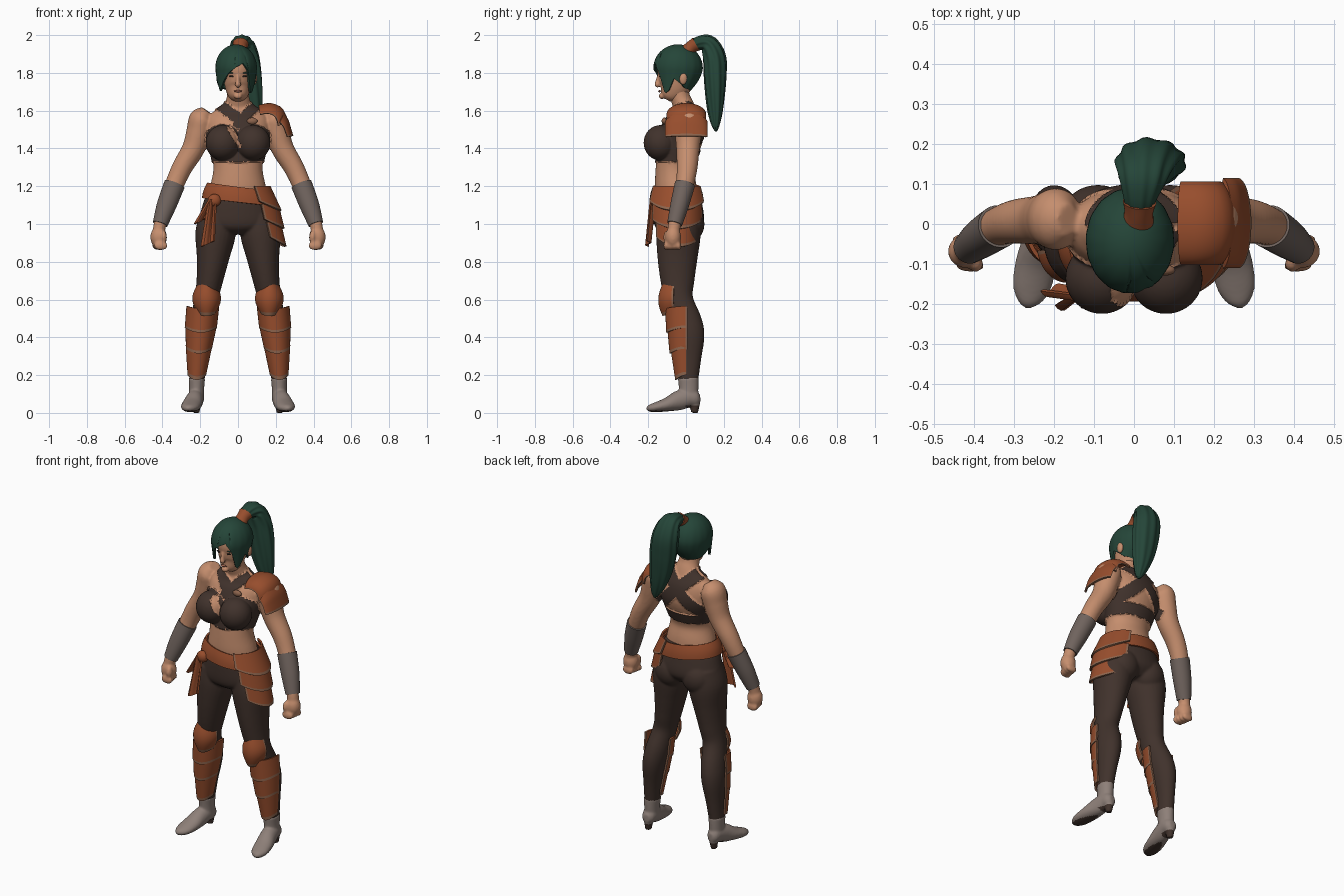
import bpy, bmesh
from math import sin, cos, pi, radians, acos
from mathutils import Vector, Matrix

if "Cube" in bpy.data.objects:
    bpy.data.objects.remove(bpy.data.objects["Cube"])


def material(name, *rgb):
    m = bpy.data.materials.new(name)
    m.use_nodes = True
    m.diffuse_color = (*rgb, 1)
    bsdf = m.node_tree.nodes["Principled BSDF"]
    bsdf.inputs["Base Color"].default_value = (*rgb, 1)
    bsdf.inputs["Roughness"].default_value = 0.8
    return m


SKIN = material("skin", .56, .27, .155)
CLOTH = material("dark brown cloth", .052, .032, .025)
LEATHER = material("orange leather", .31, .075, .026)
TRIM = material("tan trim", .27, .13, .075)
HAIR = material("green hair", .018, .06, .04)
WRAP = material("grey wrap", .16, .125, .11)
BOOT = material("pale boot", .27, .215, .19)
DARK = material("dark eye", .02, .014, .012)
LIP = material("lip", .38, .14, .09)


def finish(name, bm, mats, voxel=0, thick=0, paint=None, lift=0):
    """Turn a bmesh into a shaded object, optionally fused, thickened and painted."""
    bmesh.ops.remove_doubles(bm, verts=bm.verts, dist=1e-5)
    bmesh.ops.recalc_face_normals(bm, faces=bm.faces)
    me = bpy.data.meshes.new(name)
    bm.to_mesh(me)
    bm.free()
    for m in mats:
        me.materials.append(m)
    ob = bpy.data.objects.new(name, me)
    bpy.context.collection.objects.link(ob)
    if voxel:
        r = ob.modifiers.new("fuse", "REMESH")
        r.mode, r.voxel_size = "VOXEL", voxel
        s = ob.modifiers.new("soften", "SMOOTH")
        s.factor, s.iterations = .5, 5
    if thick:
        s = ob.modifiers.new("thickness", "SOLIDIFY")
        s.thickness, s.offset = thick, 0
    if voxel or thick:
        dg = bpy.context.evaluated_depsgraph_get()
        me = bpy.data.meshes.new_from_object(ob.evaluated_get(dg))
        ob.modifiers.clear()
        ob.data = me
        me.name = name
        if not me.materials:
            for m in mats:
                me.materials.append(m)
    if paint:
        raised = set()
        for p in me.polygons:
            p.material_index = paint(p.center)
            if p.material_index:
                raised.update(p.vertices)
        moves = [(i, me.vertices[i].normal * lift) for i in raised]
        for i, d in moves:
            me.vertices[i].co += d
    me.shade_smooth()
    me.set_sharp_from_angle(angle=radians(40))
    return ob


def spline(pts, n):
    """Smooth curve through tuples of any length."""
    pts = [Vector(p) for p in pts]
    out = []
    for i in range(len(pts) - 1):
        a, b, c, d = pts[max(i - 1, 0)], pts[i], pts[i + 1], pts[min(i + 2, len(pts) - 1)]
        for k in range(n):
            t = k / n
            out.append(b + (c - a) * (t / 2) + (2 * a - 5 * b + 4 * c - d) * (t * t / 2)
                       + (3 * b - a - 3 * c + d) * (t ** 3 / 2))
    return out + [pts[-1]]


def tube(bm, pts, side=1, seg=28, n=5, ridge=0):
    """Loft ellipses (x, y, z, radius across, radius deep) along a path."""
    rows = [r for r in spline(pts, n)]
    cs = [Vector((r[0] * side, r[1], r[2])) for r in rows]
    rings = []
    for i, r in enumerate(rows):
        t = (cs[min(i + 1, len(cs) - 1)] - cs[max(i - 1, 0)]).normalized()
        ay = t.cross(Vector((1, 0, 0))).normalized()
        ax = ay.cross(t)
        ring = []
        for k in range(seg):
            a = 2 * pi * k / seg
            w = 1 + ridge * cos(9 * a + i * .12)
            ring.append(bm.verts.new(cs[i] + ax * (r[3] * w * cos(a)) + ay * (r[4] * w * sin(a))))
        rings.append(ring)
    for p, q in zip(rings, rings[1:]):
        for k in range(seg):
            bm.faces.new((p[k], p[k - 1], q[k - 1], q[k]))
    bm.faces.new(rings[0])
    bm.faces.new(rings[-1])


def ball(bm, loc, rad):
    bmesh.ops.create_uvsphere(bm, u_segments=24, v_segments=16, radius=1,
                              matrix=Matrix.Translation(loc) @ Matrix.Diagonal((*rad, 1)))


def plate(name, f, mats=(LEATHER, TRIM), nu=32, nv=9, thick=.01, trim=True):
    """Curved sheet f(u, v) with a trimmed side and lower border."""
    bm = bmesh.new()
    g = [[bm.verts.new(f(i / nu, j / nv)) for j in range(nv + 1)] for i in range(nu + 1)]
    for i in range(nu):
        for j in range(nv):
            face = bm.faces.new((g[i][j], g[i][j + 1], g[i + 1][j + 1], g[i + 1][j]))
            face.material_index = int(trim and (i in (0, nu - 1) or j == nv - 1))
    return finish(name, bm, mats, thick=thick)


def mix(a, b, t):
    return a + (b - a) * t


def near(x, z, a, b, width):
    """Is (x, z) within width of segment a-b?"""
    p, a, b = Vector((x, z)), Vector(a), Vector(b)
    t = max(0, min(1, (p - a).dot(b - a) / (b - a).length_squared))
    return (p - mix(a, b, t)).length < width


# --- Upper body: torso, bust, arms and fists fused ---
ARM = [(.165, .01, 1.6, .03, .04), (.19, .012, 1.56, .066, .075), (.207, .012, 1.49, .066, .072),
       (.236, .01, 1.4, .06, .062), (.295, .006, 1.3, .054, .055), (.336, -.006, 1.21, .05, .048),
       (.378, -.034, 1.1, .046, .043), (.412, -.06, 1.0, .034, .034), (.42, -.066, .95, .032, .034)]
bm = bmesh.new()
tube(bm, [(0, -.045, 1.1, .165, .105), (0, -.055, 1.2, .147, .11), (0, -.06, 1.3, .13, .1),
          (0, -.04, 1.4, .15, .11), (0, -.02, 1.48, .168, .115), (0, -.01, 1.55, .165, .095),
          (0, -.01, 1.595, .13, .068), (0, -.015, 1.63, .078, .056), (0, -.03, 1.67, .06, .052),
          (0, -.045, 1.74, .056, .05)], seg=40)
for s in (1, -1):
    ball(bm, (s * .08, -.135, 1.43), (.086, .084, .088))
    tube(bm, ARM, s)
    ball(bm, (s * .42, -.068, .93), (.044, .042, .058))
    for k in range(4):
        ball(bm, (s * (.408 + .004 * k), -.105 + .022 * k, .885), (.036, .014, .024))
    ball(bm, (s * .395, -.1, .93), (.018, .02, .036))


def top_rule(c):
    x, y, z = c
    if abs(x) > .172 or z < 1.33 or z > 1.66:
        return 0
    if z < 1.39 and abs(x) < .168:
        return 1
    if y < -.015:
        if near(x, z, (-.105, 1.64), (.13, 1.45), .03) or near(x, z, (.105, 1.64), (.0, 1.53), .026):
            return 1
        if near(x, z, (-.045, 1.5), (.008, 1.415), .014):
            return 0
        return int(((abs(x) - .08) / .1) ** 2 + ((z - 1.43) / .095) ** 2 < 1 or (abs(x) < .08 and z < 1.44))
    if y > .0 and any(near(x, z, (s * .105, 1.64), (-s * .14, 1.41), .035) for s in (1, -1)):
        return 1
    return int(z < 1.43 and abs(x) > .11 and y < .06)


finish("upper_body", bm, [SKIN, CLOTH], voxel=.007, paint=top_rule, lift=.006)

# --- Trousers ---
bm = bmesh.new()
tube(bm, [(0, -.052, 1.18, .155, .116), (0, -.045, 1.1, .188, .13), (0, -.035, 1.0, .2, .13),
          (0, -.03, .95, .1, .08)], seg=40)
for s in (1, -1):
    ball(bm, (s * .09, .02, 1.0), (.09, .078, .095))
    tube(bm, [(.11, -.04, 1.05, .09, .11), (.119, -.04, .95, .107, .118), (.133, -.045, .82, .086, .106),
              (.15, -.045, .7, .07, .09), (.168, -.038, .6, .063, .076), (.188, -.002, .48, .066, .087),
              (.2, .014, .4, .062, .084), (.211, .018, .28, .047, .062), (.218, .012, .17, .041, .052)], s)
finish("trousers", bm, [CLOTH], voxel=.007)

# --- Boots, bracers, knee guards and greaves on both sides ---
for s, tag in ((1, "left"), (-1, "right")):
    bm = bmesh.new()
    tube(bm, [(.218, .012, .185, .044, .055), (.219, .014, .13, .04, .052), (.22, .012, .07, .04, .05)], s)
    tube(bm, [(.217, .075, .075, .018, .022), (.219, .055, .075, .036, .042), (.222, .015, .08, .043, .05),
              (.231, -.04, .065, .047, .052), (.244, -.1, .044, .052, .037), (.256, -.16, .03, .047, .026),
              (.262, -.195, .024, .028, .018), (.263, -.21, .022, .008, .006)], s)
    tube(bm, [(.22, .05, .06, .026, .026), (.222, .044, 0, .018, .02)], s)
    finish(tag + "_boot", bm, [BOOT, CLOTH], voxel=.006,
           paint=lambda c: int(c.z < .014 or (c.y > .0 and c.z < .04)))

    bm = bmesh.new()
    tube(bm, [(x, y, z, a + .006, b + .006) for x, y, z, a, b in ARM[5:8]], s, n=8)
    finish(tag + "_bracer", bm, [WRAP])

    def knee(u, v):
        a, b = radians(mix(-80, 80, u)), sin(pi * v)
        return (s * .166 + sin(a) * .072 * (.6 + .4 * b), -.05 - cos(a) * (.07 + .022 * b),
                mix(.68, .535, v) - .02 * cos(a) * v)
    plate(tag + "_knee_guard", knee, nu=24)

    # ztop, zbottom, centre x, width and depth at each end
    for i, (z0, z1, x0, x1, w0, w1, d0, d1) in enumerate((
            (.565, .45, .186, .197, .082, .08, .105, .1), (.46, .34, .195, .207, .078, .064, .094, .082),
            (.36, .2, .206, .218, .066, .044, .078, .052))):
        def greave(u, v):
            a = radians(mix(-95, 95, u))
            return (s * mix(x0, x1, v) + sin(a) * mix(w0, w1, v), .0 - cos(a) * mix(d0, d1, v),
                    mix(z0, z1, v) - .025 * cos(a) ** 2 * mix(.5, 1, v))
        plate(f"{tag}_greave_{i + 1}", greave)

# --- Belt, hip plates, knot and sash tails ---
def belt(u, v):
    a = 2 * pi * u
    z = 1.195 - .08 * v - .12 * cos(a) * .18
    w = .012 + (1.19 - z) * .35 + .006 * sin(pi * v)
    return ((.155 + w) * cos(a), -.05 + (.116 + w * .6) * sin(a), z)


plate("belt", belt, (LEATHER, LEATHER), nu=48, nv=6, trim=False)

# ztop, zbottom, width and depth at each end, start and end angle
for i, (z0, z1, w0, w1, d0, d1, a0, a1) in enumerate((
        (1.2, 1.09, .145, .205, .135, .155, -64, 66), (1.105, .995, .188, .22, .145, .148, -58, 64),
        (1.01, .9, .2, .23, .135, .135, -50, 62))):
    def hip_plate(u, v):
        a = radians(mix(a0, a1, u))
        return (.022 + mix(w0, w1, v) * cos(a), -.05 + mix(d0, d1, v) * sin(a),
                mix(z0, z1, v) + .05 * v * (abs(2 * u - 1) ** 2 - .4))
    plate(f"hip_plate_{i + 1}", hip_plate)

bm = bmesh.new()
ball(bm, (-.125, -.165, 1.125), (.035, .026, .034))
finish("sash_knot", bm, [LEATHER])
for i, (x, y, z, w) in enumerate(((-.16, -.2, .88, .034), (-.2, -.165, 1.0, .03))):
    def tail(u, v):
        return (mix(-.135, x, v) + (u - .5) * 2 * w * (.55 + .45 * v), mix(-.175, y, v) - .012 * sin(u * 7),
                mix(1.13, z, v) + .03 * u * v)
    plate(f"sash_tail_{i + 1}", tail, nu=10, trim=False)

# --- Left shoulder guard: two overlapping layers ---
for i, path in enumerate((((.11, 1.625), (.175, 1.635), (.235, 1.605), (.256, 1.535)),
                          ((.24, 1.585), (.262, 1.55), (.275, 1.51), (.288, 1.465)))):
    pts = spline(path, 3)

    def shoulder(u, v):
        a = radians(mix(-85, 85, u))
        p, r = pts[round(v * 9)], .62 + .38 * cos(a)
        x = mix(.13, p.x, r if i == 0 else .5 + .5 * r)
        return (x, (.1 + .008 * i) * sin(a) + .002, mix(1.49 - .04 * i, p.y, r))
    plate(f"shoulder_guard_{i + 1}", shoulder)
bm = bmesh.new()
ball(bm, (.075, -.115, 1.545), (.028, .014, .018))
finish("strap_clasp", bm, [TRIM])

# --- Head with nose, jaw and ears fused ---
bm = bmesh.new()
tube(bm, [(0, -.1, 1.657, .022, .022), (0, -.09, 1.675, .046, .05), (0, -.065, 1.715, .066, .08),
          (0, -.05, 1.77, .077, .098), (0, -.045, 1.82, .085, .107), (0, -.04, 1.87, .08, .1),
          (0, -.038, 1.91, .06, .075), (0, -.038, 1.93, .02, .025)], seg=36)
tube(bm, [(0, -.143, 1.79, .009, .008), (0, -.15, 1.755, .011, .012), (0, -.152, 1.737, .016, .014),
          (0, -.142, 1.728, .01, .008)], seg=16)
ball(bm, (0, -.128, 1.677), (.022, .016, .016))
for s in (1, -1):
    ball(bm, (s * .087, -.015, 1.77), (.014, .022, .034))
finish("head", bm, [SKIN], voxel=.005)

for s, tag in ((1, "left"), (-1, "right")):
    for part, loc, rad, mat in (("eye", (.032, -.137, 1.782), (.016, .005, .005), DARK),
                                ("brow", (.034, -.138, 1.8), (.022, .006, .004), HAIR)):
        bm = bmesh.new()
        ball(bm, (s * loc[0], *loc[1:]), rad)
        finish(f"{tag}_{part}", bm, [mat])
bm = bmesh.new()
ball(bm, (0, -.14, 1.703), (.022, .007, .006))
finish("lips", bm, [LIP])

# --- Hair cap with a swept hairline (angle from the front, lowest height) ---
LINE = ((-180, 1.7), (-110, 1.72), (-78, 1.77), (-62, 1.7), (-42, 1.75), (-22, 1.8), (0, 1.83),
        (20, 1.85), (36, 1.81), (52, 1.69), (66, 1.71), (80, 1.77), (110, 1.72), (180, 1.7))


def hair(u, v):
    d = mix(-180, 180, u)
    end = next(mix(p[1], q[1], (d - p[0]) / (q[0] - p[0])) for p, q in zip(LINE, LINE[1:]) if d <= q[0])
    a, base, high = radians(d), 1.825, .12
    if end > base:
        t = v * acos((end - base) / high)
        z, r = base + high * cos(t), sin(t)
    elif v < .6:
        t = v / .6 * pi / 2
        z, r = base + high * cos(t), sin(t)
    else:
        z = mix(base, end, (v - .6) / .4)
        r = 1 - (base - z) - 30 * (base - z) ** 2 * max(0, -cos(a))
    r *= 1 + .01 * sin(16 * a + 5 * v) * v
    return (-.01 + .104 * r * sin(a), -.042 - .125 * r * cos(a), z)


plate("hair_cap", hair, (HAIR,), nu=72, nv=20, thick=.012, trim=False)

# --- Ponytail and its tie ---
bm = bmesh.new()
tube(bm, [(.012, .03, 1.935, .03, .03), (.015, .07, 1.957, .042, .036), (.022, .12, 1.95, .062, .048),
          (.032, .15, 1.88, .078, .06), (.045, .154, 1.78, .08, .058), (.06, .154, 1.68, .07, .05),
          (.078, .155, 1.59, .05, .038), (.095, .157, 1.52, .026, .02), (.1, .16, 1.49, .006, .005)],
     seg=54, n=6, ridge=.05)
finish("ponytail", bm, [HAIR])
bm = bmesh.new()
tube(bm, [(.01, .005, 1.915, .04, .036), (.012, .03, 1.938, .036, .034), (.014, .055, 1.953, .042, .038)])
finish("hair_tie", bm, [LEATHER])
